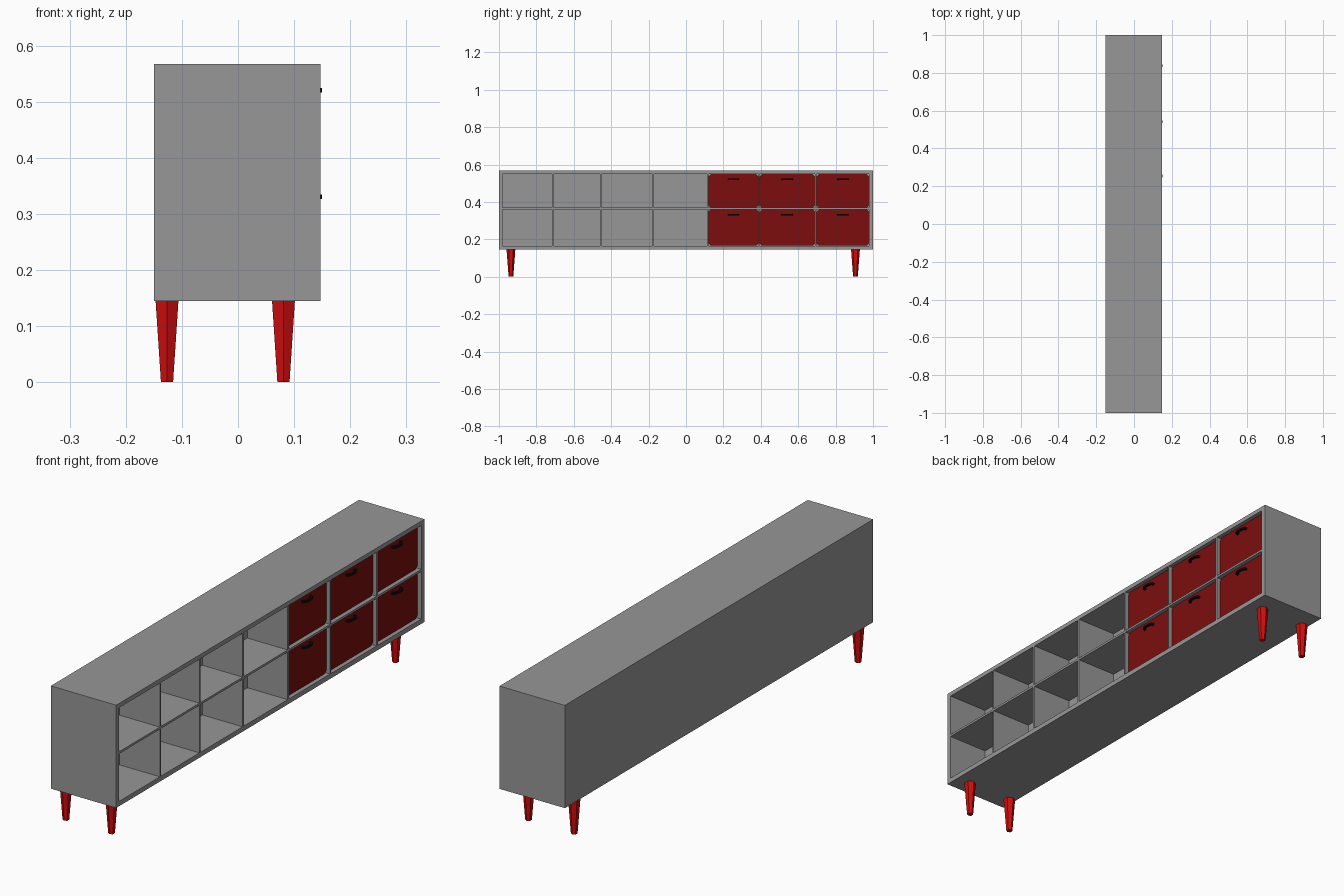
import bpy, bmesh
from math import pi, sin, cos
from mathutils import Matrix

cube = bpy.data.objects.get("Cube")
if cube:
    bpy.data.objects.remove(cube, do_unlink=True)


def material(name, rgb):
    m = bpy.data.materials.new(name)
    m.use_nodes = True
    m.diffuse_color = (*rgb, 1)
    m.node_tree.nodes["Principled BSDF"].inputs["Base Color"].default_value = (*rgb, 1)
    return m


GREY = material("grey", (0.31, 0.31, 0.31))
DARK_RED = material("dark red", (0.2, 0.004, 0.004))
RED = material("bright red", (0.64, 0.004, 0.004))
BLACK = material("black", (0.004, 0.004, 0.004))


def finish(bm, name, mat):
    bmesh.ops.recalc_face_normals(bm, faces=bm.faces[:])
    me = bpy.data.meshes.new(name)
    bm.to_mesh(me)
    bm.free()
    me.materials.append(mat)
    ob = bpy.data.objects.new(name, me)
    bpy.context.collection.objects.link(ob)
    return ob


def prism(name, outline, offset, mat):
    """Extrude a closed outline of 3D points along offset."""
    bm = bmesh.new()
    face = bm.faces.new([bm.verts.new(p) for p in outline])
    ext = bmesh.ops.extrude_face_region(bm, geom=[face], use_keep_orig=True)
    bmesh.ops.translate(bm, vec=offset,
                        verts=[g for g in ext["geom"] if isinstance(g, bmesh.types.BMVert)])
    return finish(bm, name, mat)


BACK, FRONT, INNER, DRAWER = -0.15, 0.147, -0.036, 0.131
BOTTOM, TOP = 0.145, 0.567
columns = [(-0.981, -0.717), (-0.709, -0.46), (-0.452, -0.18), (-0.171, 0.112),
           (0.12, 0.388), (0.393, 0.69), (0.698, 0.979)]
rows = [(0.165, 0.36), (0.369, 0.549)]

# Cabinet: a front lattice whose openings are pushed in, then the outer shell
ys = [-1] + [y for c in columns for y in c] + [1]
zs = [BOTTOM] + [z for r in rows for z in r] + [TOP]
bm = bmesh.new()
grid = [[bm.verts.new((FRONT, y, z)) for z in zs] for y in ys]
openings = []
for i in range(len(ys) - 1):
    for j in range(len(zs) - 1):
        f = bm.faces.new((grid[i][j], grid[i + 1][j], grid[i + 1][j + 1], grid[i][j + 1]))
        if i % 2 and j % 2:
            openings.append(f)
rim = [e for e in bm.edges if e.is_boundary]
shell = bmesh.ops.extrude_edge_only(bm, edges=rim)["geom"]
bmesh.ops.translate(bm, vec=(BACK - FRONT, 0, 0),
                    verts=[g for g in shell if isinstance(g, bmesh.types.BMVert)])
bmesh.ops.edgeloop_fill(bm, edges=[e for e in bm.edges if e.is_boundary])
for f in openings:
    pushed = bmesh.ops.extrude_discrete_faces(bm, faces=[f])["faces"][0]
    bmesh.ops.translate(bm, vec=(INNER - FRONT, 0, 0), verts=pushed.verts[:])
bmesh.ops.dissolve_limit(bm, angle_limit=0.01, verts=bm.verts[:], edges=bm.edges[:])
finish(bm, "cabinet", GREY)


def drawer(y0, y1, z0, z1, label):
    # Front panel and body with clipped corners
    g, c = 0.001, 0.012
    y0, y1, z0, z1 = y0 + g, y1 - g, z0 + g, z1 - g
    outline = [(y0 + c, z0), (y1 - c, z0), (y1, z0 + c), (y1, z1 - c),
               (y1 - c, z1), (y0 + c, z1), (y0, z1 - c), (y0, z0 + c)]
    prism("drawer_" + label, [(DRAWER, y, z) for y, z in outline],
          (INNER + 0.005 - DRAWER, 0, 0), DARK_RED)
    # Arched pull handle
    yc, zc, n = (y0 + y1) / 2, z1 - 0.032, 8
    arc = lambda half, reach: [(DRAWER + reach * sin(pi * k / n) ** 0.5,
                                yc - half * cos(pi * k / n), zc) for k in range(n + 1)]
    prism("handle_" + label, arc(0.03, 0.019) + arc(0.022, 0.011)[::-1],
          (0, 0, 0.008), BLACK)


for i, (y0, y1) in enumerate(columns[4:], 1):
    for (z0, z1), level in zip(rows, ("lower", "upper")):
        drawer(y0, y1, z0, z1, f"{level}_{i}")

# Tapered six-sided legs
for x, depth in ((-0.1265, "back"), (0.081, "front")):
    for y, side in ((-0.936, "right"), (0.906, "left")):
        bm = bmesh.new()
        bmesh.ops.create_cone(bm, cap_ends=True, segments=6, radius1=0.0125, radius2=0.0235,
                              depth=BOTTOM, matrix=Matrix.Translation((x, y, BOTTOM / 2)))
        finish(bm, f"leg_{depth}_{side}", RED)
